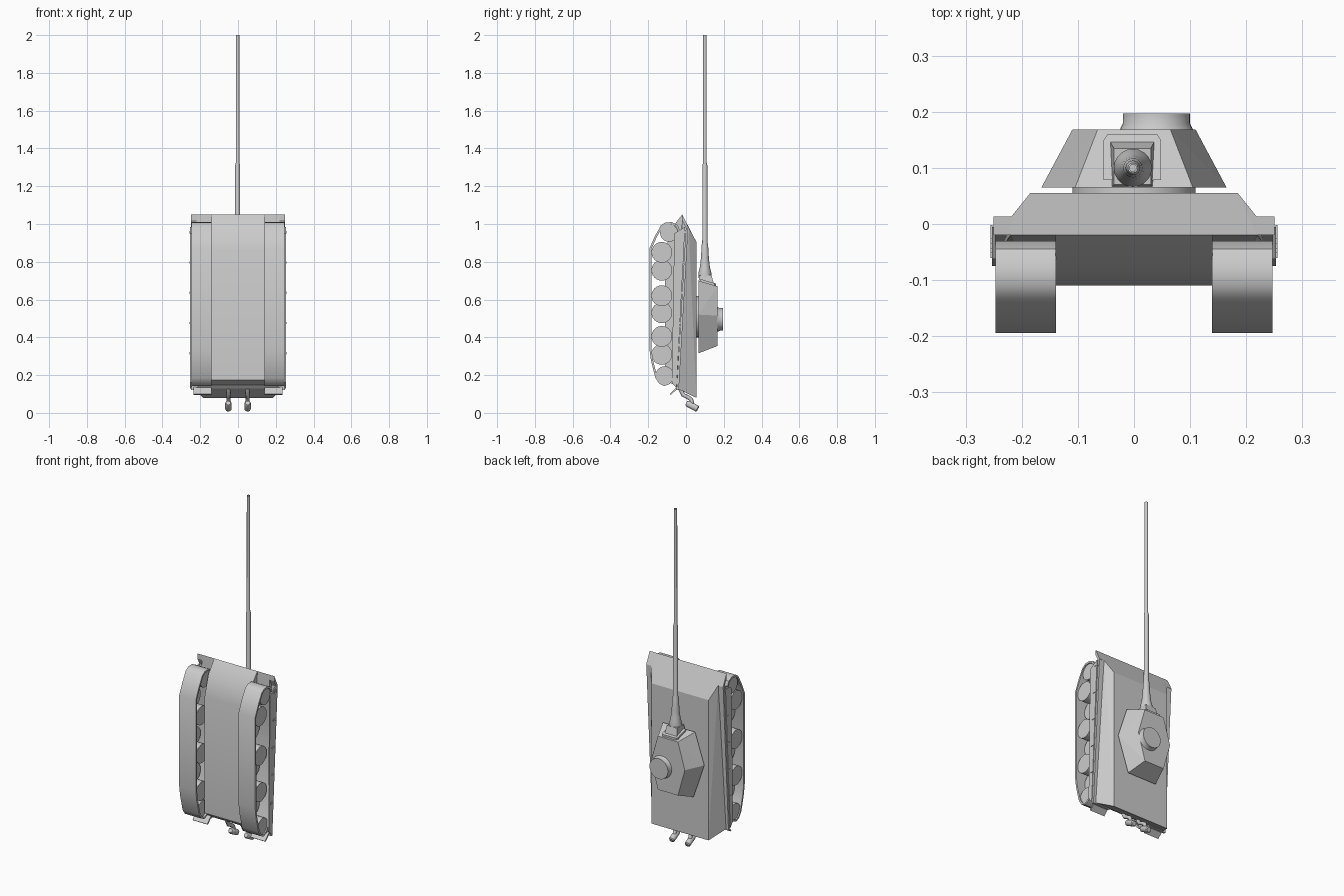
import bpy, bmesh, math
from mathutils import Vector, Matrix

cube = bpy.data.objects.get("Cube")
if cube:
    bpy.data.objects.remove(cube, do_unlink=True)

grey = bpy.data.materials.new("plain_grey")
grey.use_nodes = True
grey.diffuse_color = (0.6, 0.6, 0.6, 1)
grey.node_tree.nodes["Principled BSDF"].inputs["Base Color"].default_value = grey.diffuse_color


def finish(name, bm, smooth=None):
    """Turn a bmesh into a named object, optionally smooth shaded."""
    bmesh.ops.recalc_face_normals(bm, faces=bm.faces)
    mesh = bpy.data.meshes.new(name)
    bm.to_mesh(mesh)
    bm.free()
    mesh.materials.append(grey)
    obj = bpy.data.objects.new(name, mesh)
    bpy.context.collection.objects.link(obj)
    if smooth:
        bpy.ops.object.select_all(action='DESELECT')
        obj.select_set(True)
        bpy.context.view_layer.objects.active = obj
        bpy.ops.object.shade_smooth_by_angle(angle=math.radians(smooth))
    return obj


def prism(name, profile, x0, x1, smooth=None):
    """Extrude a (y, z) profile along x."""
    bm = bmesh.new()
    face = bm.faces.new([bm.verts.new((x0, y, z)) for y, z in profile])
    ext = bmesh.ops.extrude_face_region(bm, geom=[face])
    verts = [v for v in ext["geom"] if isinstance(v, bmesh.types.BMVert)]
    bmesh.ops.translate(bm, verts=verts, vec=(x1 - x0, 0, 0))
    return finish(name, bm, smooth)


def solid(name, half_points):
    """Convex solid mirrored across x = 0."""
    bm = bmesh.new()
    for x, y, z in half_points:
        for s in (-1, 1):
            bm.verts.new((s * x, y, z))
    bmesh.ops.convex_hull(bm, input=bm.verts)
    bmesh.ops.dissolve_limit(bm, angle_limit=0.02, verts=bm.verts, edges=bm.edges)
    return finish(name, bm)


def lathe(name, profile, start, axis, sides=24, smooth=35):
    """Revolve (radius, distance) points around an axis."""
    bm = bmesh.new()
    rings = []
    for r, d in profile:
        rings.append([bm.verts.new((r * math.cos(math.tau * i / sides),
                                    r * math.sin(math.tau * i / sides), d))
                      for i in range(sides)])
    for a, b in zip(rings, rings[1:]):
        for i in range(sides):
            j = (i + 1) % sides
            bm.faces.new((a[i], a[j], b[j], b[i]))
    bm.faces.new(rings[0])
    bm.faces.new(rings[-1])
    turn = Vector((0, 0, 1)).rotation_difference(Vector(axis)).to_matrix().to_4x4()
    bm.transform(Matrix.Translation(start) @ turn)
    return finish(name, bm, smooth)


def inset_loop(points, t):
    """Offset a closed convex loop toward its inside."""
    centre = sum((Vector(p) for p in points), Vector((0, 0))) / len(points)
    out = []
    for i, p in enumerate(points):
        p = Vector(p)
        d0 = (p - Vector(points[i - 1])).normalized()
        d1 = (Vector(points[(i + 1) % len(points)]) - p).normalized()
        n = Vector((-d0.y - d1.y, d0.x + d1.x)).normalized()
        if n.dot(centre - p) < 0:
            n = -n
        out.append(p + n * t)
    return out


def track(name, outer, x0, x1, t=0.011):
    """Closed belt with an open middle."""
    bm = bmesh.new()
    inner = inset_loop(outer, t)
    loops = [[bm.verts.new((x, p[0], p[1])) for p in loop]
             for x, loop in ((x0, outer), (x1, outer), (x1, inner), (x0, inner))]
    n = len(outer)
    for k in range(4):
        a, b = loops[k], loops[(k + 1) % 4]
        for i in range(n):
            j = (i + 1) % n
            bm.faces.new((a[i], a[j], b[j], b[i]))
    return finish(name, bm, 40)


# Hull
prism("lower_hull", [(-.11, .175), (-.11, .86), (-.075, .98), (-.02, 1.05),
                     (0, .98), (0, .112)], -.14, .14, 40)
solid("upper_hull", [(.185, .055, .905), (.185, .055, .08), (.218, .014, .982),
                     (.238, -.045, .128), (.22, -.02, 1.05), (.2, -.06, .145)])

# Running gear and side plates, both sides
belt = [(-.194, .34), (-.194, .87), (-.165, .935), (-.133, .992), (-.11, 1.008),
        (-.075, 1.01), (-.045, .995), (-.03, .96), (-.065, .18), (-.085, .153),
        (-.115, .142), (-.142, .155), (-.162, .185), (-.186, .28)]
wheels = [.85, .755, .62, .53, .405, .31]
for s, side in ((1, "left"), (-1, "right")):
    track(side + "_track", belt, s * .139, s * .247)
    for i, z in enumerate(wheels):
        x = .192 if i % 2 == 0 else .145
        lathe(f"{side}_road_wheel_{i + 1}", [(.055, 0), (.055, .046)],
              (s * x, -.128, z), (s, 0, 0))
    for part, y, z, r in (("front_wheel", -.09, .953, .047), ("rear_wheel", -.113, .2, .047)):
        lathe(f"{side}_{part}", [(r, 0), (r, .09)], (s * .15, y, z), (s, 0, 0))
    prism(side + "_fender", [(.012, .985), (0, .99), (-.05, .12), (-.038, .12)],
          s * .14, s * .25)
    prism(side + "_skirt", [(-.005, .985), (-.062, .95), (-.075, .16), (-.05, .13)],
          s * .247, s * .253)
    prism(side + "_front_mudguard", [(.013, .983), (-.02, 1.05), (-.02, 1.02), (0, .98)],
          s * .14, s * .25)
    prism(side + "_rear_mudguard", [(-.038, .135), (-.08, .095), (-.086, .1), (-.045, .142)],
          s * .14, s * .236)
    for i in range(5):
        z = .31 + i * .16
        y = -.045 + .045 * (z - .13) / .85
        prism(f"{side}_skirt_hinge_{i + 1}", [(y, z), (y - .025, z), (y - .025, z + .012),
                                             (y, z + .012)], s * .252, s * .256)

    # Exhaust: bent pipe with a tilted end muffler
    curve = bpy.data.curves.new(side + "_exhaust_pipe", 'CURVE')
    curve.dimensions = '3D'
    curve.bevel_depth = .011
    curve.bevel_resolution = 2
    curve.use_fill_caps = True
    path = curve.splines.new('POLY')
    bends = [(-.035, .135), (-.015, .095), (.012, .082), (.028, .07), (.033, .045)]
    path.points.add(len(bends) - 1)
    for p, (y, z) in zip(path.points, bends):
        p.co = (s * .051, y, z, 1)
    curve.materials.append(grey)
    bpy.context.collection.objects.link(bpy.data.objects.new(side + "_exhaust_pipe", curve))
    lathe(side + "_exhaust_muffler", [(.012, 0), (.017, .008), (.017, .065), (.012, .07)],
          (s * .051, .002, .053), (0, .88, -.47), 16)

# Turret: six-sided, tapering toward the roof
solid("turret", [(.105, .065, .7), (.165, .065, .52), (.095, .065, .315),
                 (.065, .168, .67), (.11, .168, .515), (.065, .168, .355)])
lathe("turret_ring", [(.11, 0), (.11, .02)], (0, .05, .51), (0, 1, 0), 32)
lathe("cupola", [(.066, 0), (.064, .006), (.06, .014), (.06, .032)],
      (.04, .165, .495), (0, 1, 0), 32)

# Gun: mantlet plates, collar and stepped barrel
plate = solid("mantlet_plate", [(.051, .078, .67), (.051, .078, .708), (.051, .15, .687),
                                (.044, .16, .684), (.044, .16, .66), (.051, .15, .66)])
block = solid("mantlet_block", [(.037, .066, .69), (.04, .148, .68), (.033, .07, .728),
                                (.033, .135, .73)])
for part in (plate, block):
    part.location.x = -.003
lathe("gun_barrel", [(.034, .715), (.034, .742), (.026, .775), (.021, .82), (.017, .89),
                     (.014, .9), (.013, 1.31), (.0095, 1.325), (.009, 2), (.006, 2),
                     (.006, 1.97)], (-.002, .1, 0), (0, 0, 1), 20)
